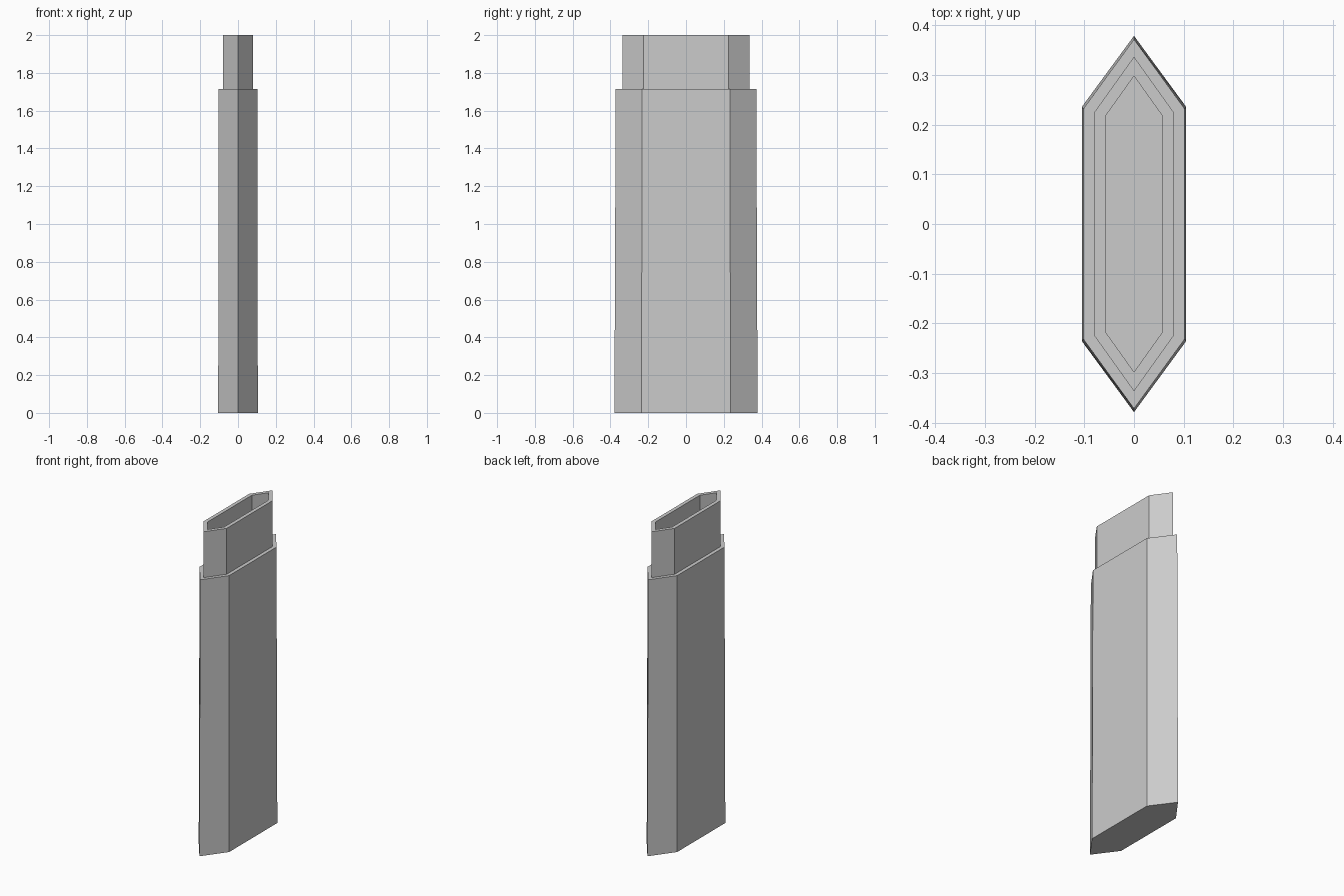
import bpy
import bmesh

cube = bpy.data.objects.get("Cube")
if cube:
    bpy.data.objects.remove(cube, do_unlink=True)

grey = bpy.data.materials.new("plain grey")
grey.use_nodes = True
colour = (0.6, 0.6, 0.6, 1)
grey.diffuse_color = colour
grey.node_tree.nodes["Principled BSDF"].inputs["Base Color"].default_value = colour


def ring(bm, half_width, corner, tip, z):
    """Long hexagon with its points at the front and back."""
    outline = [(half_width, -corner), (half_width, corner), (0, tip),
               (-half_width, corner), (-half_width, -corner), (0, -tip)]
    return [bm.verts.new((x, y, z)) for x, y in outline]


def build(name, sections):
    """Join hexagon sections from first to last and cap both ends."""
    bm = bmesh.new()
    rings = [ring(bm, *s) for s in sections]
    for a, b in zip(rings, rings[1:]):
        for i in range(len(a)):
            j = (i + 1) % len(a)
            bm.faces.new((a[i], a[j], b[j], b[i]))
    bm.faces.new(rings[0][::-1])
    bm.faces.new(rings[-1])
    mesh = bpy.data.meshes.new(name)
    bm.to_mesh(mesh)
    bm.free()
    mesh.materials.append(grey)
    obj = bpy.data.objects.new(name, mesh)
    bpy.context.collection.objects.link(obj)
    return obj


SHOULDER = 1.715
TOP = 2.0

# Tapered sleeve, stepped collar and hollow mouth in one continuous skin
build("hexagonal_sleeve", [
    (0.105, 0.236, 0.379, 0),
    (0.102, 0.232, 0.372, SHOULDER),
    (0.08, 0.225, 0.337, SHOULDER),
    (0.08, 0.225, 0.337, TOP),
    (0.057, 0.218, 0.298, TOP),
    (0.057, 0.218, 0.298, SHOULDER),
])
